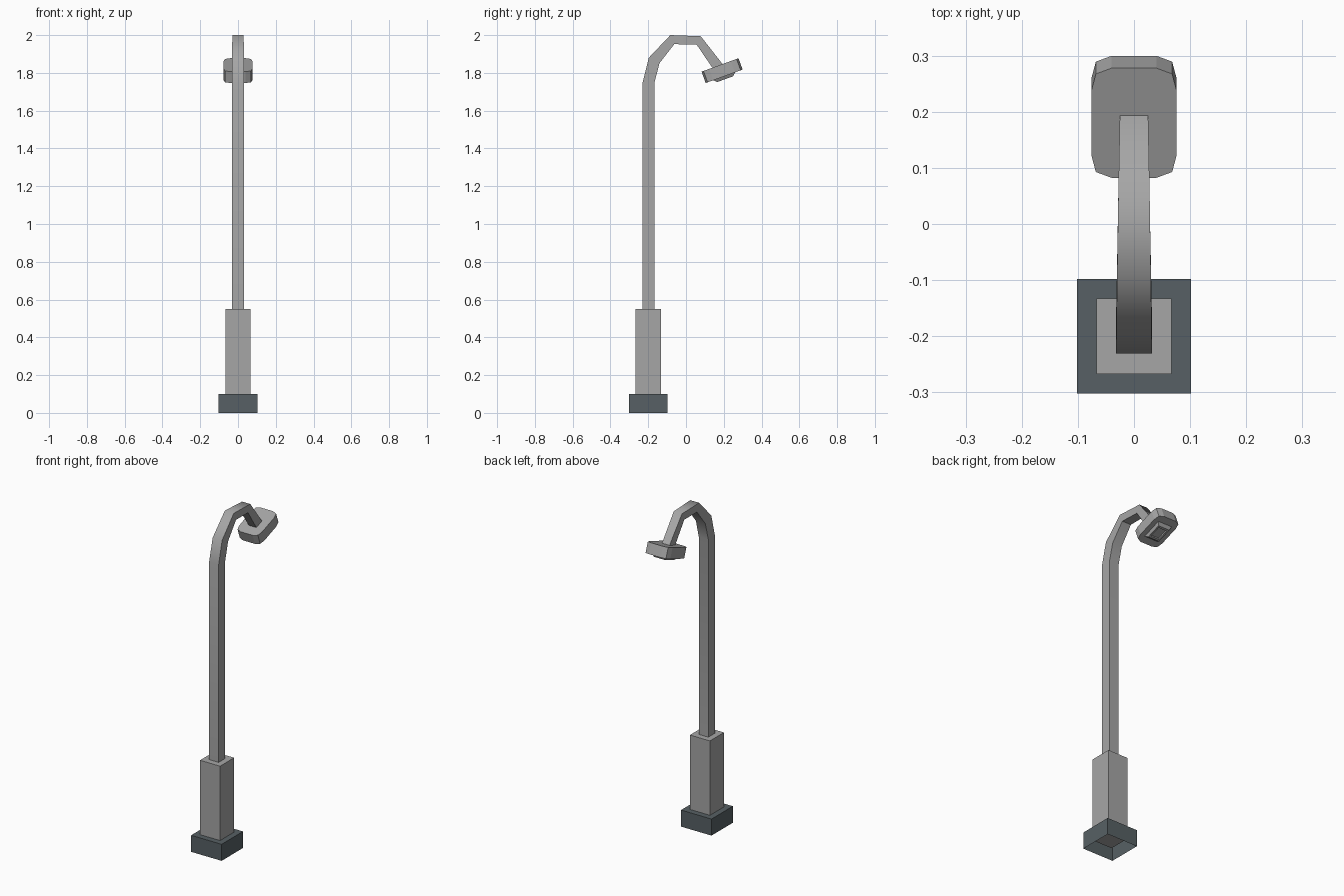
import bpy, bmesh, math
from mathutils import Matrix

if "Cube" in bpy.data.objects:
    bpy.data.objects.remove(bpy.data.objects["Cube"])

def material(name, rgb):
    m = bpy.data.materials.new(name)
    m.diffuse_color = (*rgb, 1)
    m.use_nodes = True
    m.node_tree.nodes["Principled BSDF"].inputs["Base Color"].default_value = m.diffuse_color
    return m

grey = material("light grey metal", (0.38, 0.38, 0.38))
dark = material("dark slate", (0.095, 0.118, 0.128))

def loft(name, rings, mat, cap_start=True, cap_end=True):
    """Bridge successive rings of equal point count."""
    bm = bmesh.new()
    loops = [[bm.verts.new(p) for p in r] for r in rings]
    n = len(rings[0])
    for a, b in zip(loops, loops[1:]):
        for i in range(n):
            j = (i + 1) % n
            bm.faces.new((a[i], a[j], b[j], b[i]))
    if cap_start:
        bm.faces.new(loops[0][::-1])
    if cap_end:
        bm.faces.new(loops[-1])
    bmesh.ops.recalc_face_normals(bm, faces=bm.faces)
    me = bpy.data.meshes.new(name)
    bm.to_mesh(me)
    bm.free()
    me.materials.append(mat)
    ob = bpy.data.objects.new(name, me)
    bpy.context.collection.objects.link(ob)
    return ob

def rect(hx, hy, z, cy=0.0):
    return [(-hx, cy - hy, z), (hx, cy - hy, z), (hx, cy + hy, z), (-hx, cy + hy, z)]

# foot block, open underneath, and the plinth standing in it
PY = -0.2
loft("foot", [rect(0.102, 0.102, 0, PY), rect(0.102, 0.102, 0.1, PY)], dark, cap_start=False)
loft("plinth", [rect(0.067, 0.067, 0.05, PY), rect(0.067, 0.067, 0.55, PY)], grey)

# bent pole: outer y, z / inner y, z / half width
stations = [
    (-0.231, 0.55, -0.168, 0.55, 0.032),
    (-0.231, 1.745, -0.168, 1.745, 0.032),
    (-0.197, 1.88, -0.140, 1.852, 0.0315),
    (-0.083, 2.0, -0.062, 1.952, 0.030),
    (0.078, 1.994, 0.056, 1.950, 0.0275),
    (0.205, 1.832, 0.150, 1.812, 0.025),
]
pole = loft("pole", [[(-w, oy, oz), (w, oy, oz), (w, iy, iz), (-w, iy, iz)]
                     for oy, oz, iy, iz, w in stations], grey)
bpy.context.view_layer.objects.active = pole
pole.select_set(True)
bpy.ops.object.shade_smooth_by_angle(angle=math.radians(50))
pole.select_set(False)

# tilted lamp head with two-step chamfered corners
tilt = Matrix.Translation((0, 0.191, 1.812)) @ Matrix.Rotation(math.radians(20), 4, 'X')

def head_ring(z):
    q = [(0.040, 0.104), (0.068, 0.093), (0.076, 0.061)]
    return ([(x, y, z) for x, y in q] + [(x, -y, z) for x, y in q[::-1]]
            + [(-x, -y, z) for x, y in q] + [(-x, y, z) for x, y in q[::-1]])

head = loft("lamp_head", [head_ring(-0.032), head_ring(0.032)], grey)
head.matrix_world = tilt

# lamp glass surround: tapered step under the head with a shallow recess
lens = loft("lamp_lens", [rect(0.047, 0.062, -0.031), rect(0.038, 0.046, -0.048),
                          rect(0.028, 0.034, -0.048), rect(0.025, 0.031, -0.042)],
            grey, cap_start=False)
lens.matrix_world = tilt
